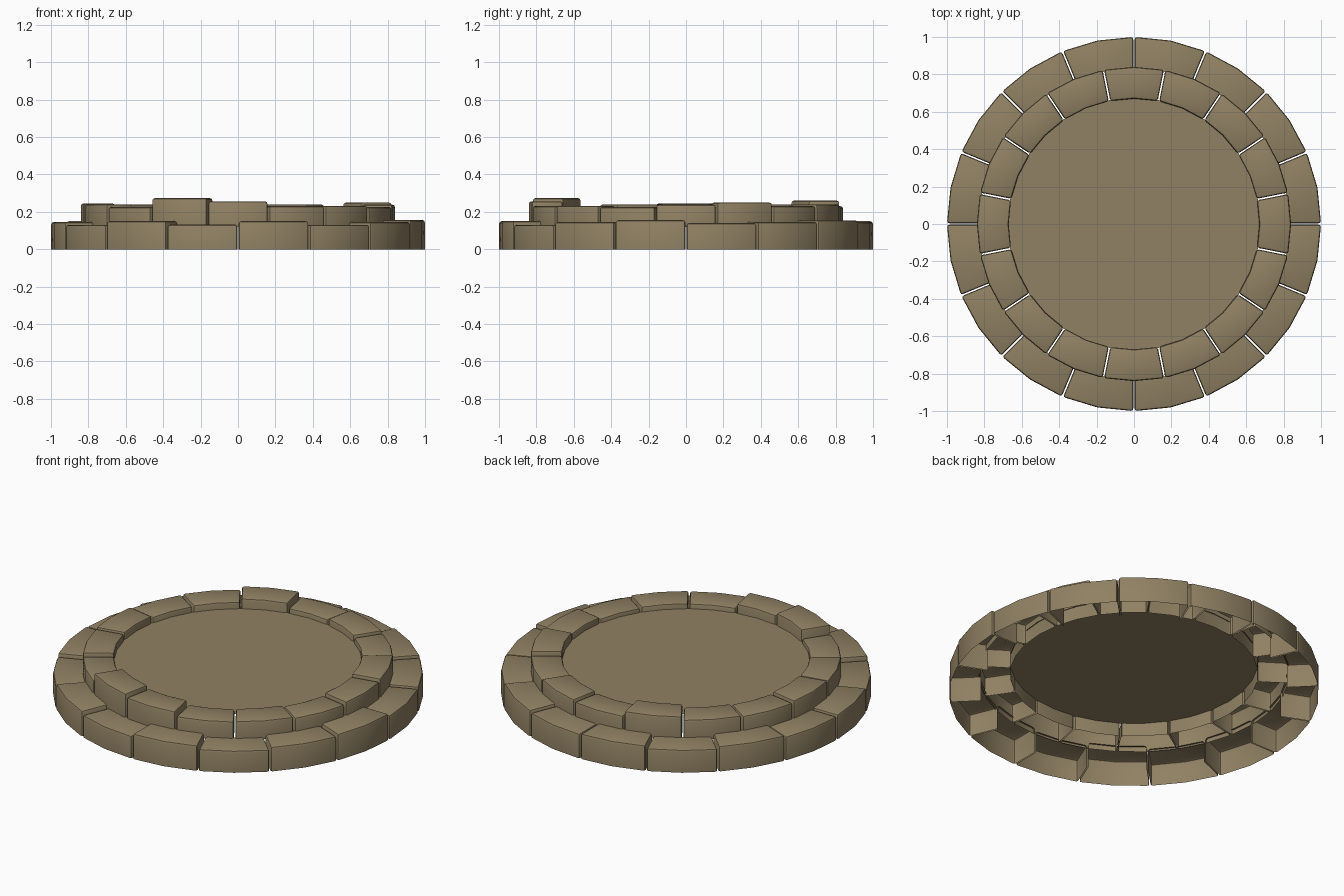
import bpy, bmesh, math

if "Cube" in bpy.data.objects:
    bpy.data.objects.remove(bpy.data.objects["Cube"])

stone_mat = bpy.data.materials.new("tan stone")
stone_mat.diffuse_color = (0.28, 0.22, 0.125, 1)
stone_mat.use_nodes = True
stone_mat.node_tree.nodes["Principled BSDF"].inputs["Base Color"].default_value = stone_mat.diffuse_color
N = 16
STEP = 2 * math.pi / N


def finish(name, bm):
    me = bpy.data.meshes.new(name)
    bm.to_mesh(me)
    bm.free()
    ob = bpy.data.objects.new(name, me)
    bpy.context.collection.objects.link(ob)
    me.materials.append(stone_mat)
    bpy.ops.object.select_all(action='DESELECT')
    ob.select_set(True)
    bpy.context.view_layer.objects.active = ob
    bpy.ops.object.shade_smooth_by_angle(angle=math.radians(35))
    return ob


def add_stone(bm, a0, r_in, r_out, z0, z1, inner_wall, gap=0.004, bev=0.013):
    """Curved block of two segments with an open bottom."""
    def row(r, z):
        d = gap / r
        angles = (a0 + d, a0 + STEP / 2, a0 + STEP - d)
        return [bm.verts.new((r * math.cos(a), r * math.sin(a), z)) for a in angles]
    ib, it, ob, ot = row(r_in, z0), row(r_in, z1), row(r_out, z0), row(r_out, z1)
    faces = []
    for i in range(2):
        faces.append(bm.faces.new((ob[i], ob[i + 1], ot[i + 1], ot[i])))
        faces.append(bm.faces.new((it[i], ot[i], ot[i + 1], it[i + 1])))
        if inner_wall:
            faces.append(bm.faces.new((ib[i + 1], ib[i], it[i], it[i + 1])))
    faces.append(bm.faces.new((ib[0], ob[0], ot[0], it[0])))
    faces.append(bm.faces.new((ob[2], ib[2], it[2], ot[2])))
    for f in faces:
        f.normal_update()
    edges = {e for f in faces for e in f.edges
             if len(e.link_faces) == 2 and e.calc_face_angle(0) > 0.8}
    bmesh.ops.bevel(bm, geom=list(edges), offset=bev, segments=2, profile=0.5,
                    affect='EDGES', clamp_overlap=True)
    loose = [v for v in bm.verts if not v.link_faces]
    bmesh.ops.delete(bm, geom=loose, context='VERTS')


def ring(name, heights, start, *args):
    r_in, r_out, z0, wall = args
    bm = bmesh.new()
    for k, h in enumerate(heights):
        add_stone(bm, start + k * STEP, r_in, r_out, z0, h, wall)
    finish(name, bm)


# lower step: sixteen stones, uneven tops
ring("lower_stone_ring",
     [.14, .145, .155, .145, .15, .135, .15, .14,
      .145, .13, .15, .132, .15, .13, .145, .156],
     0, 0.83, 1.0, 0.0, False)

# upper step: staggered by half a stone
ring("upper_stone_ring",
     [.25, .23, .24, .23, .26, .24, .235, .245,
      .24, .225, .273, .256, .23, .232, .225, .238],
     STEP / 2, 0.67, 0.84, 0.12, True)

# floor plate inside the upper ring
bm = bmesh.new()
bmesh.ops.create_circle(bm, cap_ends=True, segments=32, radius=0.675)
for v in bm.verts:
    v.co.z = 0.2
bm.normal_update()
for f in bm.faces:
    if f.normal.z < 0:
        f.normal_flip()
finish("floor_disc", bm)
